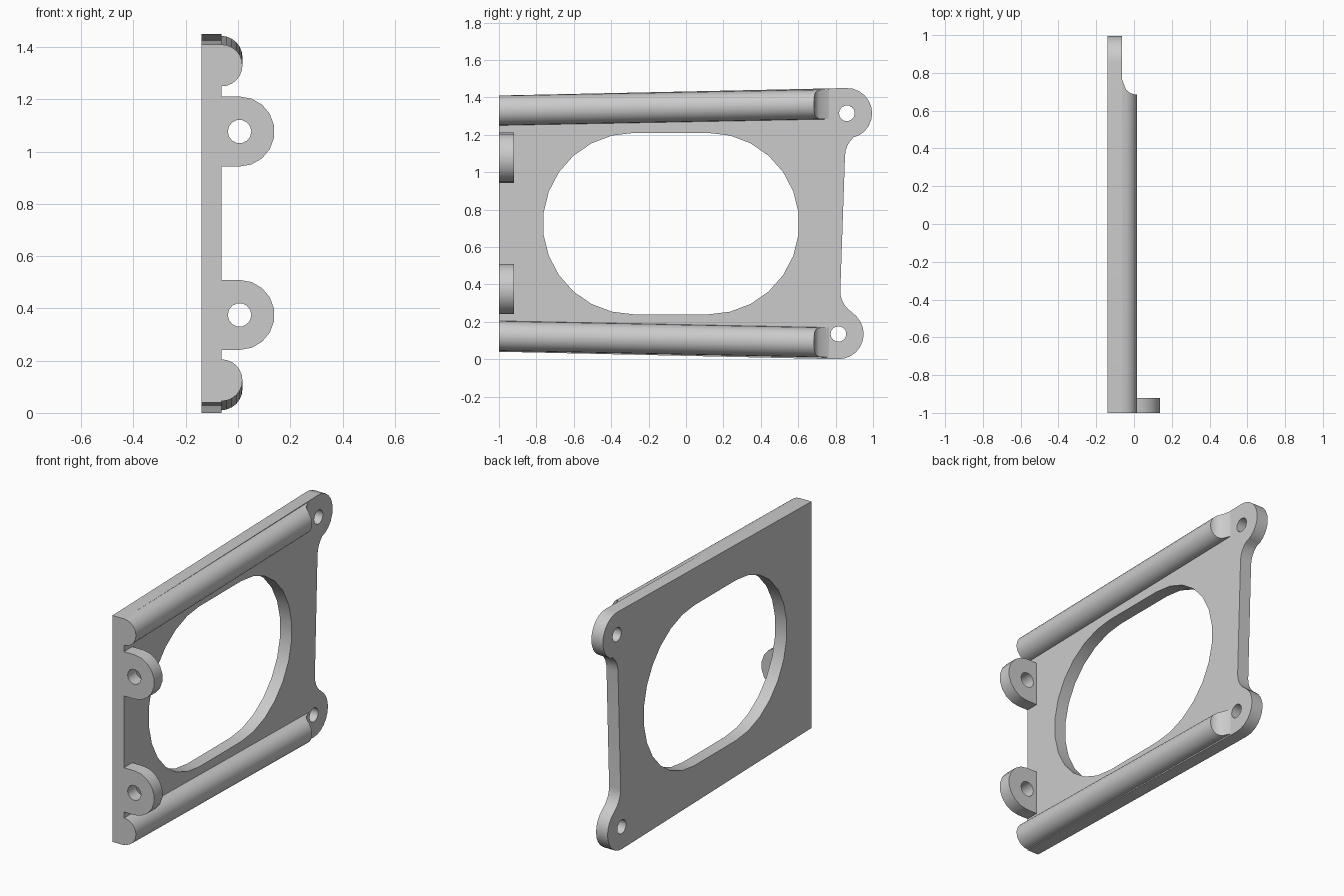
import bpy, bmesh
from math import cos, sin, radians, sqrt
from mathutils import Vector

cube = bpy.data.objects.get("Cube")
if cube:
    bpy.data.objects.remove(cube, do_unlink=True)

BACK, FACE = -0.14, -0.063      # plate thickness range on x
BAR_R = 0.08

grey = bpy.data.materials.new("plain grey")
grey.use_nodes = True
grey.diffuse_color = (0.6, 0.6, 0.6, 1)
grey.node_tree.nodes["Principled BSDF"].inputs["Base Color"].default_value = (0.6, 0.6, 0.6, 1)


def arc(cu, cv, r, start, end, n):
    angles = [radians(start + (end - start) * i / n) for i in range(n + 1)]
    return [(cu + r * cos(a), cv + r * sin(a)) for a in angles]


def circle(cu, cv, r, n):
    return arc(cu, cv, r, 0, 360, n)[:-1]


def finish(bm, name, open_root=False):
    bmesh.ops.recalc_face_normals(bm, faces=bm.faces)
    if open_root:               # drop the hidden face lying on the plate
        hidden = [f for f in bm.faces if f.calc_center_median().x < FACE + 0.001]
        bmesh.ops.delete(bm, geom=hidden, context='FACES')
    mesh = bpy.data.meshes.new(name)
    bm.to_mesh(mesh)
    bm.free()
    mesh.materials.append(grey)
    obj = bpy.data.objects.new(name, mesh)
    bpy.context.collection.objects.link(obj)
    bpy.ops.object.select_all(action='DESELECT')
    obj.select_set(True)
    bpy.context.view_layer.objects.active = obj
    bpy.ops.object.shade_smooth_by_angle(angle=radians(32))


def slab(name, loops, place, depth, open_root=False):
    """Fill an outline with holes and extrude it by the depth vector."""
    bm = bmesh.new()
    for loop in loops:
        vs = [bm.verts.new(place(u, v)) for u, v in loop]
        for a, b in zip(vs, vs[1:] + vs[:1]):
            bm.edges.new((a, b))
    bmesh.ops.triangle_fill(bm, use_beauty=True, edges=bm.edges[:],
                            normal=Vector(depth).normalized())
    out = bmesh.ops.extrude_face_region(bm, geom=bm.faces[:], use_keep_orig=True)
    moved = [g for g in out["geom"] if isinstance(g, bmesh.types.BMVert)]
    bmesh.ops.translate(bm, verts=moved, vec=depth)
    finish(bm, name, open_root)


# Plate with two screw ears, a large window and two screw holes
outline = [(-1, 0.04), (-1, 1.41)]
outline += arc(0.86, 1.315, 0.135, 92, -61, 10)
outline += arc(0.985, 1.085, 0.135, 119, 180, 5)[1:]
outline += arc(0.96, 0.365, 0.135, 180, 238, 5)
outline += arc(0.815, 0.135, 0.135, 58, -91, 10)[1:]
window = arc(0.12, 0.725, 0.485, -90, 90, 13) + arc(-0.28, 0.725, 0.485, 90, 270, 13)
slab("plate", [outline, window, circle(0.86, 1.315, 0.042, 14), circle(0.815, 0.135, 0.042, 14)],
     lambda y, z: (BACK, y, z), (FACE - BACK, 0, 0))


# Half-round bars, scooped out at the rear end
def bar(name, z_front, slope):
    bm = bmesh.new()
    front, rear = [], []
    for x, dz in arc(FACE, 0, BAR_R, -90, 90, 12):
        scoop = FACE + BAR_R - x
        y_end = 0.765 - sqrt(max(0, BAR_R ** 2 - scoop ** 2))
        front.append(bm.verts.new((x, -1, z_front + dz)))
        rear.append(bm.verts.new((x, y_end, z_front + dz + slope * (y_end + 1))))
    bm.faces.new(front)
    for i in range(len(front) - 1):
        bm.faces.new((front[i], front[i + 1], rear[i + 1], rear[i]))
    n = len(rear) - 1
    for i in range(n // 2 - 1):
        bm.faces.new((rear[i], rear[i + 1], rear[n - i - 1], rear[n - i]))
    mid = n // 2
    bm.faces.new((rear[mid - 1], rear[mid], rear[mid + 1]))
    finish(bm, name)


bar("upper_bar", 1.33, 0.019)
bar("lower_bar", 0.125, -0.02)

# Hinge lugs on the front edge
for name, z in (("upper_lug", 1.077), ("lower_lug", 0.375)):
    profile = [(FACE, z - 0.134)] + arc(0.006, z, 0.134, -90, 90, 9) + [(FACE, z + 0.134)]
    slab(name, [profile, circle(0.006, z, 0.045, 14)],
         lambda x, zz: (x, -1, zz), (0, 0.08, 0), open_root=True)
